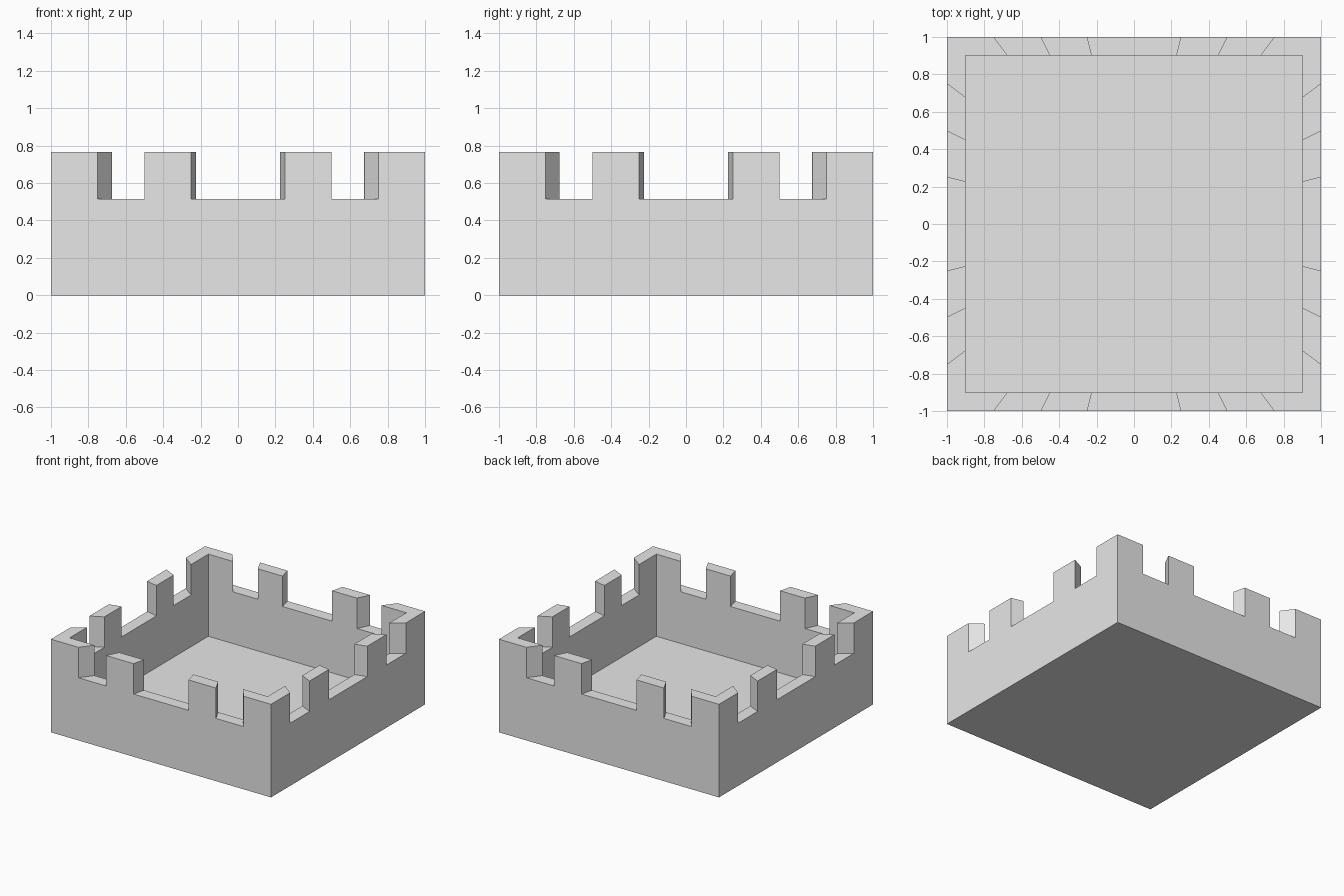
import bpy, bmesh, math
from mathutils import Vector, Matrix

cube = bpy.data.objects.get("Cube")
if cube:
    bpy.data.objects.remove(cube, do_unlink=True)

SILL, TOP, FLOOR = 0.515, 0.765, 0.09
INNER = 0.9                                   # inner outline relative to outer
STOPS = (-1, -0.75, -0.5, -0.25, 0.25, 0.5, 0.75)
RAISED = (True, False, True, False, True, False, True)

stone = bpy.data.materials.new("light grey stone")
stone.use_nodes = True
grey = (0.8, 0.8, 0.8, 1)
stone.diffuse_color = grey
stone.node_tree.nodes["Principled BSDF"].inputs["Base Color"].default_value = grey

bm = bmesh.new()

# Square outline, split where the battlements start and stop
outline = [Matrix.Rotation(math.radians(90 * side), 3, "Z") @ Vector((s, -1, 0))
           for side in range(4) for s in STOPS]


def ring(scale, z):
    return [bm.verts.new((p.x * scale, p.y * scale, z)) for p in outline]


def bridge(a, b):
    n = len(a)
    return [bm.faces.new((a[i], a[(i + 1) % n], b[(i + 1) % n], b[i])) for i in range(n)]


# Hollow tray: outer wall, rim, inner wall, floor and underside
foot, outer = ring(1, 0), ring(1, SILL)
inner, well = ring(INNER, SILL), ring(INNER, FLOOR)
bridge(foot, outer)
rim = bridge(outer, inner)
bridge(inner, well)
bm.faces.new(well)
bm.faces.new(foot[::-1])

# Battlements: raise alternate rim sections, corners wrapping round
raised = [f for i, f in enumerate(rim) if RAISED[i % len(RAISED)]]
new = bmesh.ops.extrude_face_region(bm, geom=raised)["geom"]
bmesh.ops.translate(bm, vec=(0, 0, TOP - SILL),
                    verts=[v for v in new if isinstance(v, bmesh.types.BMVert)])
bmesh.ops.delete(bm, geom=[f for f in raised if f.is_valid], context="FACES_ONLY")

# Merge coplanar faces into clean flat walls
bmesh.ops.dissolve_limit(bm, angle_limit=math.radians(1), verts=bm.verts, edges=bm.edges)
bmesh.ops.recalc_face_normals(bm, faces=bm.faces)

mesh = bpy.data.meshes.new("battlement_wall")
bm.to_mesh(mesh)
bm.free()
mesh.materials.append(stone)
bpy.context.collection.objects.link(bpy.data.objects.new("battlement_wall", mesh))
